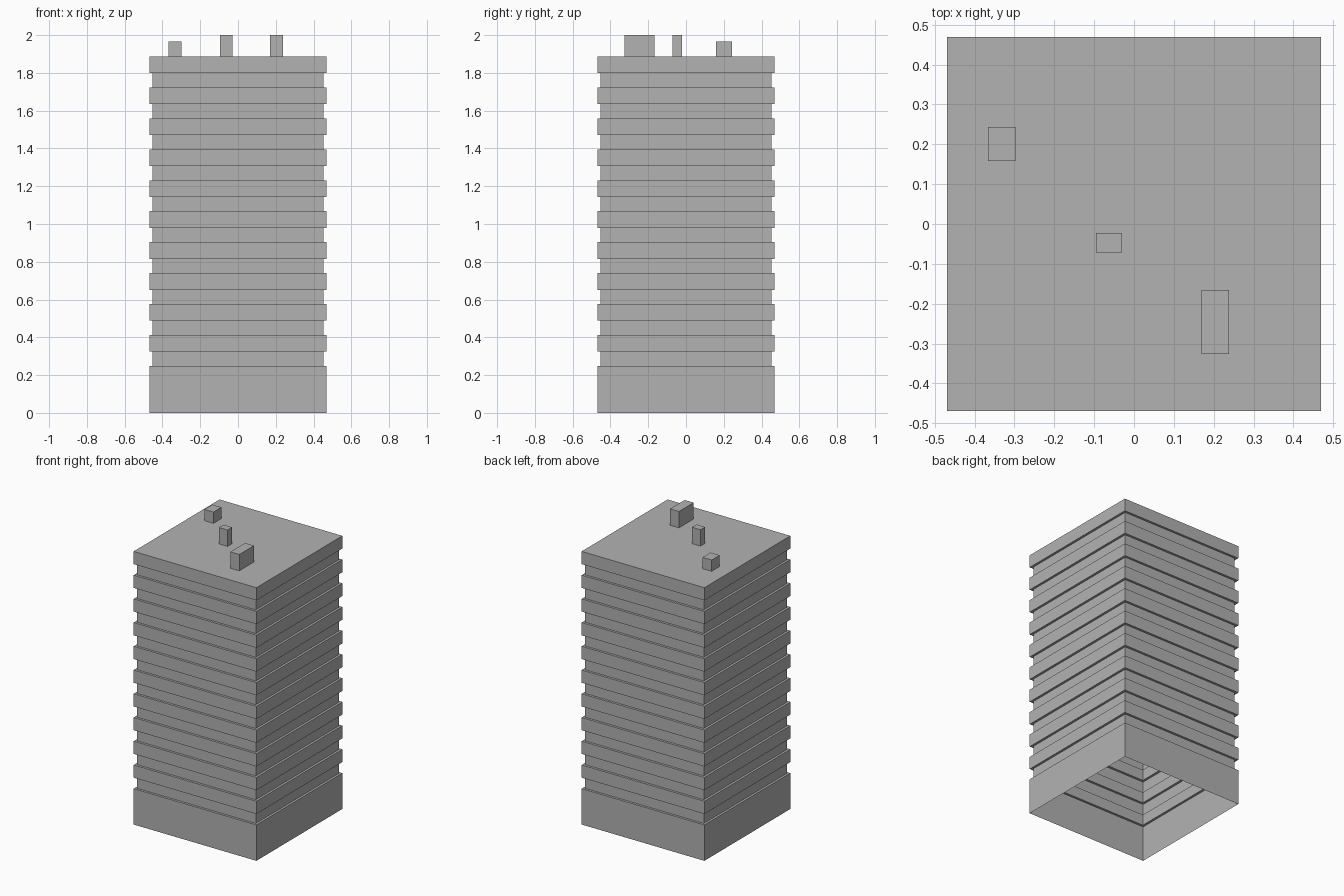
import bpy
import bmesh

cube = bpy.data.objects.get("Cube")
if cube:
    bpy.data.objects.remove(cube, do_unlink=True)

# One concrete grey for the whole building
grey = bpy.data.materials.new("concrete_grey")
grey.use_nodes = True
colour = (0.448, 0.448, 0.448, 1)
grey.diffuse_color = colour
grey.node_tree.nodes["Principled BSDF"].inputs["Base Color"].default_value = colour

OUTER, INNER = 0.469, 0.453      # half widths of ledges and window walls
BASE, STOREY, LEDGE = 0.248, 0.1639, 0.088
FLOORS = 10
ROOF = BASE + FLOORS * STOREY


def finish(name, bm):
    mesh = bpy.data.meshes.new(name)
    bm.to_mesh(mesh)
    bm.free()
    mesh.materials.append(grey)
    obj = bpy.data.objects.new(name, mesh)
    bpy.context.collection.objects.link(obj)
    return obj


def square_ring(bm, half, z):
    corners = ((-1, -1), (1, -1), (1, 1), (-1, 1))
    return [bm.verts.new((half * x, half * y, z)) for x, y in corners]


# Tower: a stepped square shell, open underneath and closed by the roof
profile = [(OUTER, 0), (OUTER, BASE)]
for floor in range(1, FLOORS + 1):
    top = BASE + floor * STOREY
    profile += [(INNER, top - STOREY), (INNER, top - LEDGE),
                (OUTER, top - LEDGE), (OUTER, top)]
bm = bmesh.new()
rings = [square_ring(bm, half, z) for half, z in profile]
for low, high in zip(rings, rings[1:]):
    for i in range(4):
        j = (i + 1) % 4
        bm.faces.new((low[i], low[j], high[j], high[i]))
bm.faces.new(rings[-1])
finish("tower_shell", bm)


# Rooftop boxes
def roof_box(name, x0, x1, y0, y1, top):
    bm = bmesh.new()
    bmesh.ops.create_cube(bm, size=1)
    bmesh.ops.scale(bm, vec=(x1 - x0, y1 - y0, top - ROOF), verts=bm.verts)
    bmesh.ops.translate(bm, verts=bm.verts,
                        vec=((x0 + x1) / 2, (y0 + y1) / 2, (top + ROOF) / 2))
    # The underside rests on the roof, so it is left open
    under = [f for f in bm.faces if f.normal.z < -0.5]
    bmesh.ops.delete(bm, geom=under, context='FACES_ONLY')
    finish(name, bm)


roof_box("small_roof_unit", -0.367, -0.298, 0.158, 0.244, 1.965)
roof_box("roof_chimney", -0.096, -0.03, -0.071, -0.022, 2.0)
roof_box("large_roof_unit", 0.17, 0.238, -0.326, -0.166, 2.0)
